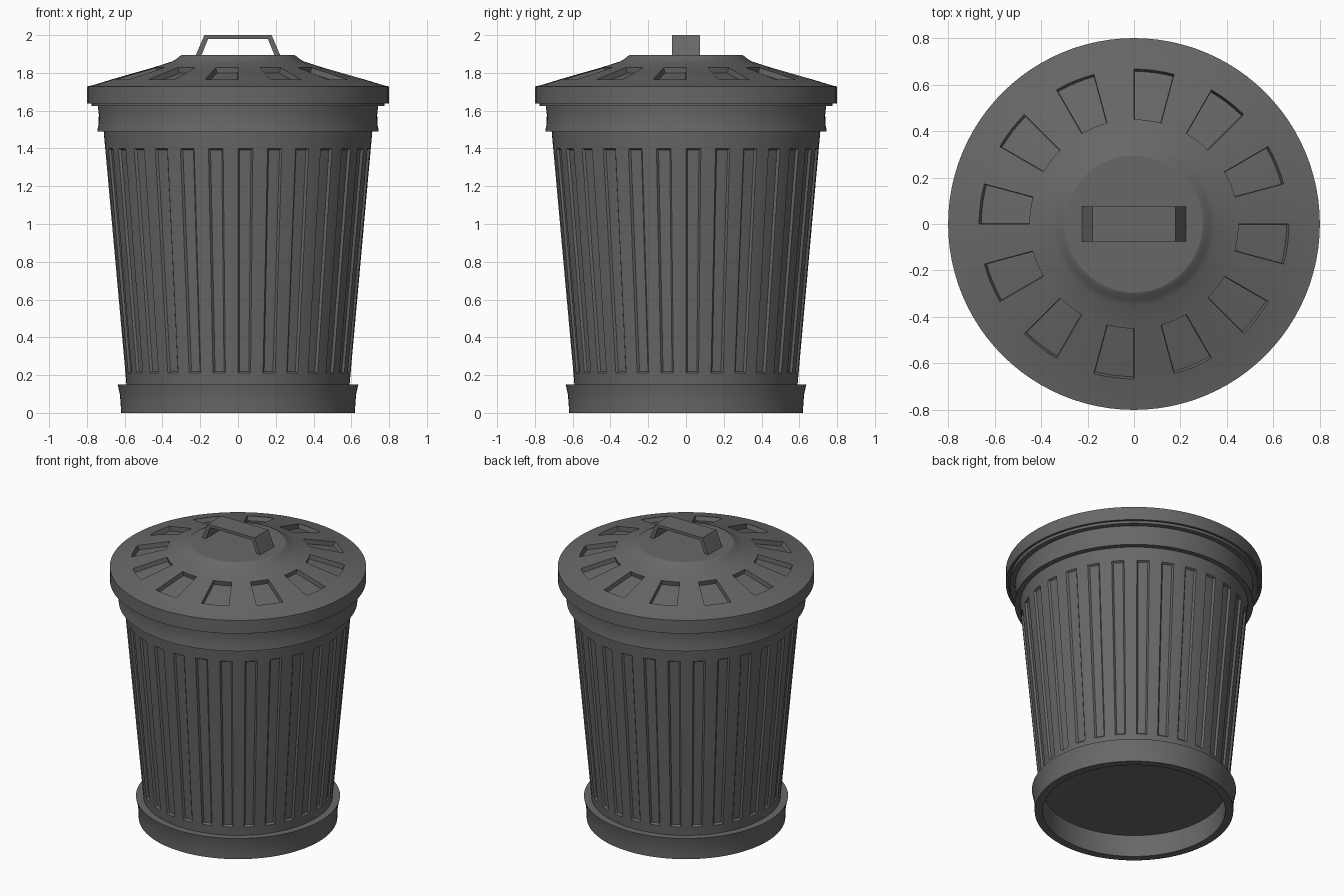
import bpy, bmesh, math

if "Cube" in bpy.data.objects:
    bpy.data.objects.remove(bpy.data.objects["Cube"])

mat = bpy.data.materials.new("dark grey metal")
mat.diffuse_color = (0.14, 0.137, 0.133, 1)
mat.use_nodes = True
mat.node_tree.nodes["Principled BSDF"].inputs["Base Color"].default_value = mat.diffuse_color


def finish(bm, name, smooth=True):
    me = bpy.data.meshes.new(name)
    bm.to_mesh(me)
    bm.free()
    ob = bpy.data.objects.new(name, me)
    bpy.context.collection.objects.link(ob)
    me.materials.append(mat)
    if smooth:
        bpy.ops.object.select_all(action='DESELECT')
        ob.select_set(True)
        bpy.context.view_layer.objects.active = ob
        bpy.ops.object.shade_smooth_by_angle(angle=math.radians(25))
    return ob


def lathe(profile, segs):
    """Revolve (radius, z) points; returns bmesh and faces[row][segment]."""
    bm = bmesh.new()
    rings = []
    for r, z in profile:
        if r == 0:
            rings.append([bm.verts.new((0, 0, z))] * segs)
        else:
            rings.append([bm.verts.new((r * math.cos(2 * math.pi * j / segs),
                                        r * math.sin(2 * math.pi * j / segs), z))
                          for j in range(segs)])
    faces = []
    for a, b in zip(rings, rings[1:]):
        row = []
        for j in range(segs):
            k = (j + 1) % segs
            quad = list(dict.fromkeys([a[j], a[k], b[k], b[j]]))
            row.append(bm.faces.new(quad))
        faces.append(row)
    bm.normal_update()
    return bm, faces


# base ring with recessed floor
bm, _ = lathe([(0, 0.15), (0.57, 0.15), (0.57, 0), (0.62, 0), (0.621, 0.05),
               (0.626, 0.10), (0.637, 0.15), (0.58, 0.15)], 112)
finish(bm, "base_ring")

# tapered body with 28 sunken flutes
bm, faces = lathe([(0.59, 0.14), (0.596, 0.21), (0.703, 1.40), (0.712, 1.50)], 112)
flutes = [f for j, f in enumerate(faces[1]) if j % 4 < 2]
bmesh.ops.inset_region(bm, faces=flutes, thickness=0.009, depth=-0.012,
                       use_even_offset=True)
finish(bm, "body")

# collar around the top of the body
bm, _ = lathe([(0.70, 1.49), (0.745, 1.49), (0.738, 1.53), (0.737, 1.58),
               (0.742, 1.625), (0.775, 1.625), (0.775, 1.65), (0.70, 1.65)], 112)
finish(bm, "collar")

# lid with 12 sunken panels
bm, faces = lathe([(0, 1.66), (0.785, 1.66), (0.785, 1.637), (0.80, 1.637),
                   (0.80, 1.728), (0.775, 1.733), (0.667, 1.766), (0.45, 1.828),
                   (0.35, 1.860), (0.327, 1.873), (0.31, 1.888), (0.295, 1.895),
                   (0, 1.895)], 96)
panels = [f for j, f in enumerate(faces[6]) if j % 8 >= 4]
bmesh.ops.inset_region(bm, faces=panels, thickness=0.002, depth=-0.03,
                       use_even_offset=True)
finish(bm, "lid")

# handle: bent strip on the lid
half = [(0.225, 1.89), (0.178, 2.0), (0.158, 1.98), (0.195, 1.89)]
outline = ([half[0], half[1], (-half[1][0], half[1][1]), (-half[0][0], half[0][1])]
           + [(-half[3][0], half[3][1]), (-half[2][0], half[2][1]), half[2], half[3]])
bm = bmesh.new()
face = bm.faces.new([bm.verts.new((x, -0.075, z)) for x, z in outline])
ext = bmesh.ops.extrude_face_region(bm, geom=[face], use_keep_orig=True)
bmesh.ops.translate(bm, vec=(0, 0.15, 0),
                    verts=[v for v in ext["geom"] if isinstance(v, bmesh.types.BMVert)])
bmesh.ops.recalc_face_normals(bm, faces=bm.faces)
finish(bm, "handle", False)
